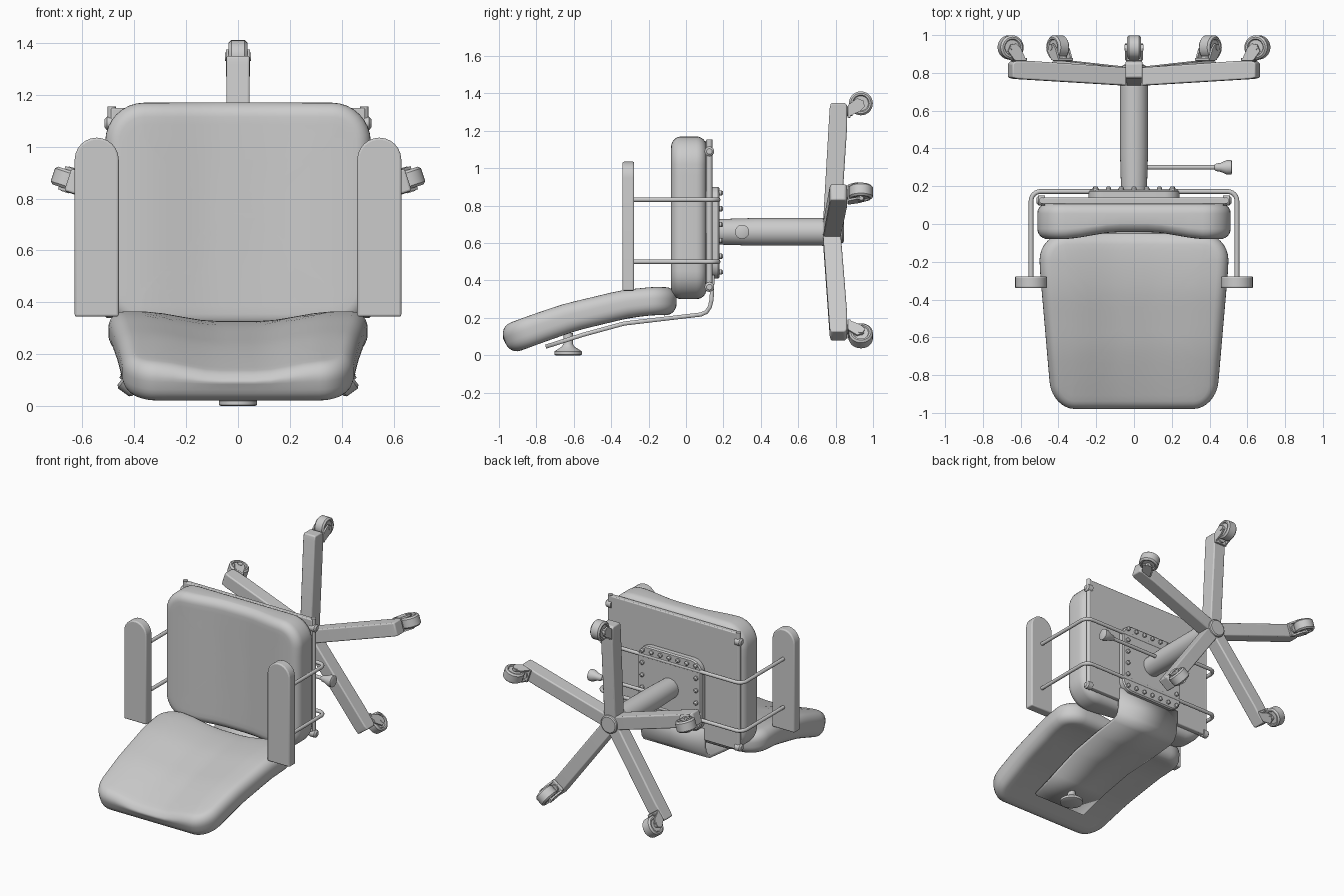
import bpy, bmesh
from math import sin, cos, pi, radians
from mathutils import Vector, Matrix

if "Cube" in bpy.data.objects:
    bpy.data.objects.remove(bpy.data.objects["Cube"])

HUB = 0.66  # height of the column axis


def finish(name, bm, bevel=0.0, segs=3, angle=35):
    bmesh.ops.recalc_face_normals(bm, faces=bm.faces)
    me = bpy.data.meshes.new(name)
    bm.to_mesh(me)
    bm.free()
    ob = bpy.data.objects.new(name, me)
    bpy.context.collection.objects.link(ob)
    bpy.context.view_layer.objects.active = ob
    bpy.ops.object.select_all(action='DESELECT')
    ob.select_set(True)
    if bevel:
        m = ob.modifiers.new("bevel", 'BEVEL')
        m.width, m.segments, m.limit_method = bevel, segs, 'ANGLE'
    bpy.ops.object.shade_smooth_by_angle(angle=radians(angle))
    return ob


def loft(name, rings, **kw):
    bm = bmesh.new()
    vr = [[bm.verts.new(p) for p in r] for r in rings]
    n = len(vr[0])
    for a, b in zip(vr, vr[1:]):
        for i in range(n):
            bm.faces.new((a[i], a[(i + 1) % n], b[(i + 1) % n], b[i]))
    bm.faces.new(vr[0])
    bm.faces.new(vr[-1])
    return finish(name, bm, **kw)


def lathe(name, base, axis, prof, n=24, **kw):
    """prof: (distance along axis, radius)"""
    rot = Vector((0, 0, 1)).rotation_difference(Vector(axis)).to_matrix()
    return loft(name, [[Vector(base) + rot @ Vector((r * cos(2 * pi * i / n), r * sin(2 * pi * i / n), d))
                        for i in range(n)] for d, r in prof], **kw)


def prism_x(name, pts, x0, x1, **kw):
    return loft(name, [[(x, y, z) for y, z in pts] for x in (x0, x1)], **kw)


def round_rect(w, h, r, edge=10, arc=8):
    """Outline with subdivided straight edges."""
    pts = []
    corners = [(w - r, h - r), (r - w, h - r), (r - w, r - h), (w - r, r - h)]
    for k, (cx, cy) in enumerate(corners):
        for i in range(arc + 1):
            a = k * pi / 2 + i / arc * pi / 2
            pts.append(Vector((cx + r * cos(a), cy + r * sin(a))))
        a = (k + 1) * pi / 2
        nx, ny = corners[(k + 1) % 4]
        end = Vector((nx + r * cos(a), ny + r * sin(a)))
        start = pts[-1].copy()
        pts += [start.lerp(end, i / edge) for i in range(1, edge)]
    return pts


def cushion(name, w, h, r, t, rim, place):
    prof = [(rim * (1 - cos(a)), t / 2 - rim + rim * sin(a)) for a in [i * pi / 12 for i in range(7)]]
    big = min(w, h)
    prof += [(rim + (big - rim - 0.01) * f, t / 2) for f in (0.08, 0.2, 0.35, 0.5, 0.65, 0.8, 0.92, 1)]
    prof = [(d, -z) for d, z in reversed(prof)] + prof
    return loft(name, [[place(p.x, p.y, z) for p in round_rect(w - d, h - d, max(r - d, 0.006))]
                       for d, z in prof], angle=60)


def dish(x, half):
    """Hollow in the middle, zero towards the sides."""
    q = min(max((abs(x) / half - 0.15) / 0.6, 0), 1)
    return 0.038 * (1 - q * q * (3 - 2 * q))


# seat cushion, standing upright, hollow facing -y
def seat_place(x, v, t):
    return (x, 0.015 - t + (dish(x, 0.51) if t > 0 else 0) * min(1, t / 0.06), 0.735 + v)


cushion("seat_cushion", 0.512, 0.435, 0.15, 0.19, 0.055, seat_place)

# backrest cushion, bent along its length
SPINE = [(-0.97, 0.078), (-0.80, 0.141), (-0.62, 0.203), (-0.32, 0.275), (-0.17, 0.291), (-0.05, 0.287)]


def spine(y):
    for (a, za), (b, zb) in zip(SPINE, SPINE[1:]):
        if y <= b or b == -0.05:
            return za + (zb - za) * (y - a) / (b - a)


def back_place(x, v, t):
    y = -0.51 + v
    z = sum(spine(y + k * 0.03) for k in (-1, 0, 1)) / 3
    s = (spine(y + 0.06) - spine(y - 0.06)) / 0.12
    if t > 0:
        z -= dish(x, 0.5) * min(1, t / 0.06)
    f = min(1, 0.87 + 0.13 * (v + 0.46) / 0.75)
    return (x * f, y - t * s, z + t)


cushion("backrest_cushion", 0.50, 0.46, 0.14, 0.15, 0.06, back_place)

# seat pan with side rails and corner bolts
loft("seat_pan", [[(x, y, z) for x, z in ((-.49, .35), (.49, .35), (.49, 1.15), (-.49, 1.15))]
                  for y in (0.105, 0.14)], bevel=0.006)
for s, side in ((-1, "left"), (1, "right")):
    lathe(f"seat_rail_{side}", (s * 0.487, 0.125, 0.345), (0, 0, 1), [(0, .016), (0.81, .016)], n=16)
    for z in (0.365, 1.09):
        lathe(f"corner_bolt_{side}", (s * 0.47, 0.125, z), (s, 0, 0), [(0, .026), (.036, .026), (.045, .015)], n=16)

# mounting plate with bolts around its rim
loft("mount_plate", [[(p.x, y, 0.655 + p.y) for p in round_rect(0.242 - d, 0.245 - d, 0.08 - d, 1)]
                     for y, d in ((.138, 0), (.172, 0), (.18, .008))])
spots = [(x * 0.0675, z) for x in range(-3, 4) for z in (0.445, 0.868)]
spots += [(x, 0.445 + k * 0.0846) for x in (-0.205, 0.205) for k in range(1, 5)]
for x, z in spots:
    lathe("plate_bolt", (x, 0.175, z), (0, 1, 0), [(0, .014), (.016, .014), (.024, .007)], n=12)

# column, hub
lathe("column", (0, 0.17, HUB), (0, 1, 0), [(0, .068), (.2, .074), (.6, .074)], n=32)
lathe("hub", (0, 0.728, HUB), (0, 1, 0), [(0, .075), (.08, .065), (.11, .06), (.116, .052)], n=32)

# height lever
lathe("lever_rod", (0.05, 0.3, HUB), (1, 0, 0), [(0, .012), (.4, .012)], n=12)
lathe("lever_knob", (0.425, 0.3, HUB), (1, 0, 0),
      [(0, .012), (.01, .02), (.035, .024), (.065, .038), (.09, .038), (.094, .03)], n=20)

# five legs with casters, made pointing up and turned about the column
LEG = [(.73, 0), (.768, .66), (.775, .69), (.85, .69), (.862, .675), (.862, .57), (.825, 0)]
FORK = [(.868, .615), (.868, .68), (.915, .715), (.95, .70), (.955, .67), (.93, .645)]
for k in range(5):
    parts = [prism_x(f"leg_{k}", LEG, -0.045, 0.045, bevel=0.008),
             lathe(f"caster_stem_{k}", (0, 0.84, 0.645), (0, 1, 0), [(0, .026), (.05, .026)], n=16),
             lathe(f"caster_wheel_{k}", (-0.036, 0.935, 0.687), (1, 0, 0),
                   [(.008, .02), (.008, .04), (0, .045), (0, .054), (.01, .064), (.062, .064), (.072, .054),
                    (.072, .045), (.064, .04), (.064, .02)], n=28),
             lathe(f"caster_axle_{k}", (-0.05, 0.935, 0.687), (1, 0, 0), [(0, .016), (.1, .016)], n=16),
             loft(f"caster_bridge_{k}", [[(x, y, z) for x, z in ((-.046, .61), (.046, .61), (.046, .675), (-.046, .675))]
                                         for y in (.864, .88)], bevel=0.004)]
    parts += [prism_x(f"caster_fork_{k}", FORK, s * 0.036, s * 0.047) for s in (-1, 1)]
    for p in parts:
        p.matrix_world = Matrix.Translation((0, 0, HUB)) @ Matrix.Rotation(k * 2 * pi / 5, 4, 'Y')


# armrest tubes: one bent bar per height
def tube(name, pts, r):
    cu = bpy.data.curves.new(name, 'CURVE')
    cu.dimensions, cu.bevel_depth, cu.bevel_resolution, cu.use_fill_caps = '3D', r, 3, True
    sp = cu.splines.new('POLY')
    sp.points.add(len(pts) - 1)
    for p, co in zip(sp.points, pts):
        p.co = (*co, 1)
        p.radius = 1
    sp.use_smooth = True
    bpy.context.collection.objects.link(bpy.data.objects.new(name, cu))


bend = [(0.495 + 0.05 * sin(a), 0.122 + 0.05 * cos(a)) for a in [i * pi / 12 for i in range(7)]]
half = bend + [(0.545, -0.3)]
for z, lvl in ((0.5, "lower"), (0.832, "upper")):
    tube(f"arm_tube_{lvl}", [(-x, y, z) for x, y in reversed(half)] + [(x, y, z) for x, y in half], 0.0125)

# arm pads: square at the bottom, round at the top
pad = [(-.085, .345), (.085, .345)] + [(.085 * cos(a), .95 + .085 * sin(a)) for a in [i * pi / 12 for i in range(13)]]
for s, side in ((-1, "left"), (1, "right")):
    loft(f"arm_pad_{side}", [[(s * 0.545 + x, y, z) for x, z in pad] for y in (-0.34, -0.277)], bevel=0.008)

# backrest bracket: wide bent strip
path = [(.142, .43, .24), (.137, .30, .24), (.128, .26, .24), (.11, .232, .24), (.08, .218, .24), (-.1, .197, .235),
        (-.33, .17, .22), (-.55, .11, .205), (-.75, .046, .2)]
bm = bmesh.new()
rows = [[bm.verts.new((s * w, y, z)) for s in (-1, 1)] for y, z, w in path]
for a, b in zip(rows, rows[1:]):
    bm.faces.new((a[0], a[1], b[1], b[0]))
strip = finish("backrest_bracket", bm)
sol = strip.modifiers.new("thickness", 'SOLIDIFY')
sol.thickness, sol.offset = 0.022, 0

# adjusting knob under the backrest
lathe("backrest_knob", (0, -0.63, 0), (0, 0, 1),
      [(0, .066), (.004, .074), (.02, .074), (.026, .066), (.045, .035), (.06, .026), (.12, .026)], n=24)
